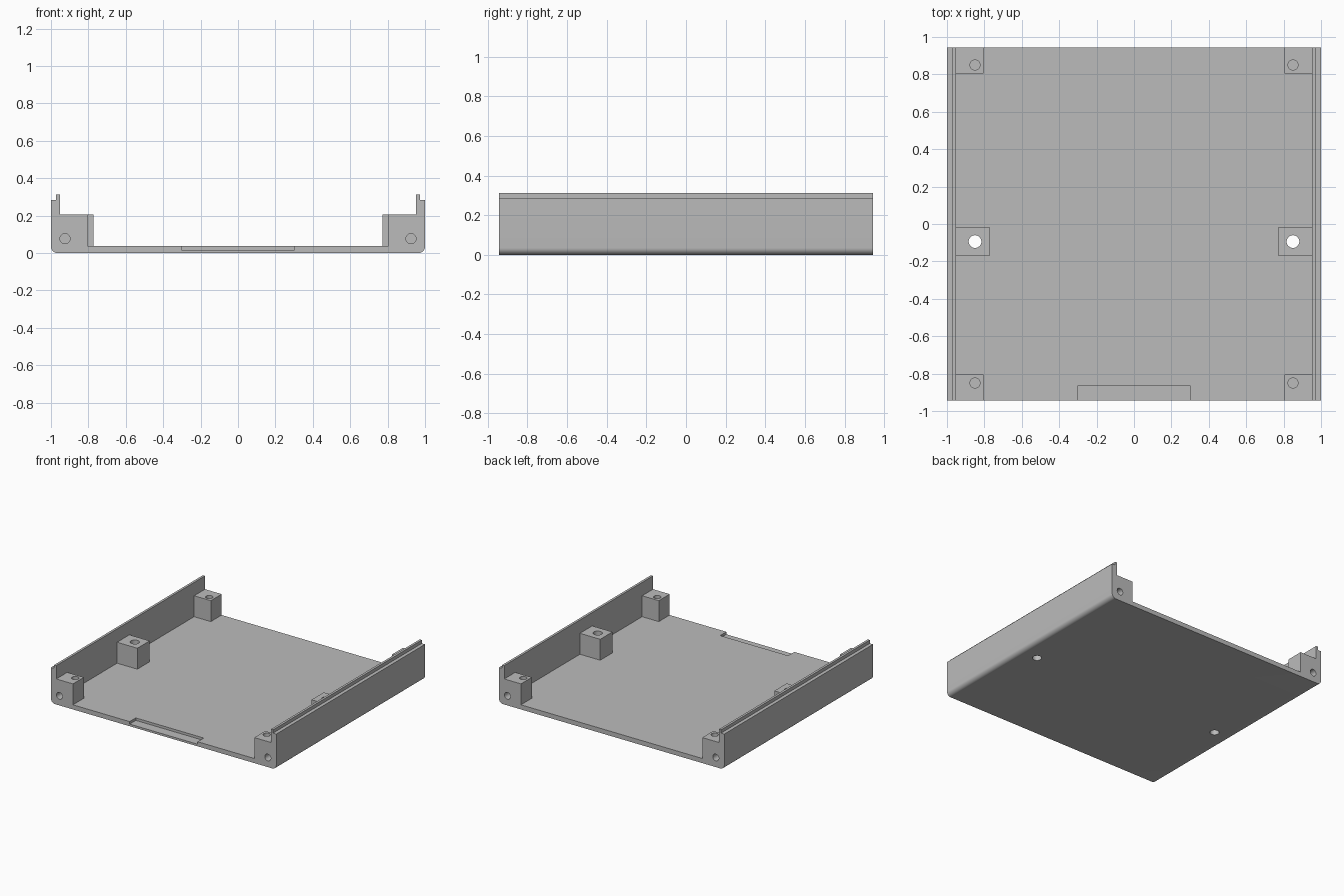
import bpy, bmesh, math
from mathutils import Matrix

cube = bpy.data.objects.get("Cube")
if cube:
    bpy.data.objects.remove(cube, do_unlink=True)

HALF_Y = 0.943      # half length of the tray
FLOOR = 0.037       # floor thickness
INNER = 0.953       # inner face of the side walls
POST_TOP = 0.205
MID_Y = -0.094      # centre of the middle posts

grey = bpy.data.materials.new("plain grey")
grey.use_nodes = True
colour = (0.5, 0.5, 0.5, 1)
grey.diffuse_color = colour
grey.node_tree.nodes["Principled BSDF"].inputs["Base Color"].default_value = colour


def make_object(name, bm):
    bmesh.ops.recalc_face_normals(bm, faces=bm.faces)
    mesh = bpy.data.meshes.new(name)
    bm.to_mesh(mesh)
    bm.free()
    mesh.materials.append(grey)
    obj = bpy.data.objects.new(name, mesh)
    bpy.context.collection.objects.link(obj)
    return obj


def box(name, x, y, z):
    bm = bmesh.new()
    bmesh.ops.create_cube(bm, size=1)
    for v in bm.verts:
        for i, span in enumerate((x, y, z)):
            v.co[i] = span[0] if v.co[i] < 0 else span[1]
    return make_object(name, bm)


def cylinder(name, centre, radius, depth, along_y=False):
    bm = bmesh.new()
    turn = Matrix.Rotation(math.pi / 2 if along_y else 0, 4, 'X')
    bmesh.ops.create_cone(bm, cap_ends=True, segments=32, radius1=radius,
                          radius2=radius, depth=depth,
                          matrix=Matrix.Translation(centre) @ turn)
    return make_object(name, bm)


def combine(target, tool, operation):
    mod = target.modifiers.new(tool.name, 'BOOLEAN')
    mod.operation, mod.object, mod.solver = operation, tool, 'EXACT'
    bpy.context.view_layer.objects.active = target
    bpy.ops.object.modifier_apply(modifier=mod.name)
    bpy.data.objects.remove(tool, do_unlink=True)


# Tray: U-shaped section with rounded bottom corners and stepped rims
R = 0.035
half = [(1 - R + R * math.sin(a), R - R * math.cos(a))
        for a in (math.pi / 2 * i / 10 for i in range(11))]
half += [(1, 0.285), (0.972, 0.285), (0.972, 0.312), (INNER, 0.312), (INNER, FLOOR)]
section = half + [(-x, z) for x, z in reversed(half)]
bm = bmesh.new()
face = bm.faces.new([bm.verts.new((x, -HALF_Y, z)) for x, z in section])
ext = bmesh.ops.extrude_face_region(bm, geom=[face])
bmesh.ops.translate(bm, vec=(0, 2 * HALF_Y, 0),
                    verts=[g for g in ext["geom"] if isinstance(g, bmesh.types.BMVert)])
tray = make_object("tray", bm)

# Screw posts: four in the corners, two larger ones midway
for side in (-1, 1):
    def span(a, b):
        return sorted((side * a, side * b))
    for end in (-1, 1):
        combine(tray, box("corner_post", span(0.805, 0.98),
                          sorted((end * 0.805, end * HALF_Y)), (0.015, POST_TOP)), 'UNION')
    combine(tray, box("middle_post", span(0.773, 0.98),
                      (MID_Y - 0.078, MID_Y + 0.078), (0.015, POST_TOP)), 'UNION')

# Screw holes: blind in the corners, right through at the middle
for side in (-1, 1):
    for end in (-1, 1):
        combine(tray, cylinder("top_hole", (side * 0.85, end * 0.85, POST_TOP), 0.027, 0.24),
                'DIFFERENCE')
        combine(tray, cylinder("end_hole", (side * 0.925, end * HALF_Y, 0.077), 0.027, 0.22, True),
                'DIFFERENCE')
    combine(tray, cylinder("through_hole", (side * 0.85, MID_Y, 0.1), 0.034, 0.5), 'DIFFERENCE')

# Shallow recess in the front edge of the floor
combine(tray, box("front_recess", (-0.302, 0.302), (-1.1, -0.865), (0.017, 0.1)), 'DIFFERENCE')

# Smooth the rounded corners and holes, keep the other edges sharp
bpy.ops.object.select_all(action='DESELECT')
tray.select_set(True)
bpy.context.view_layer.objects.active = tray
bpy.ops.object.shade_smooth_by_angle(angle=math.radians(30))
